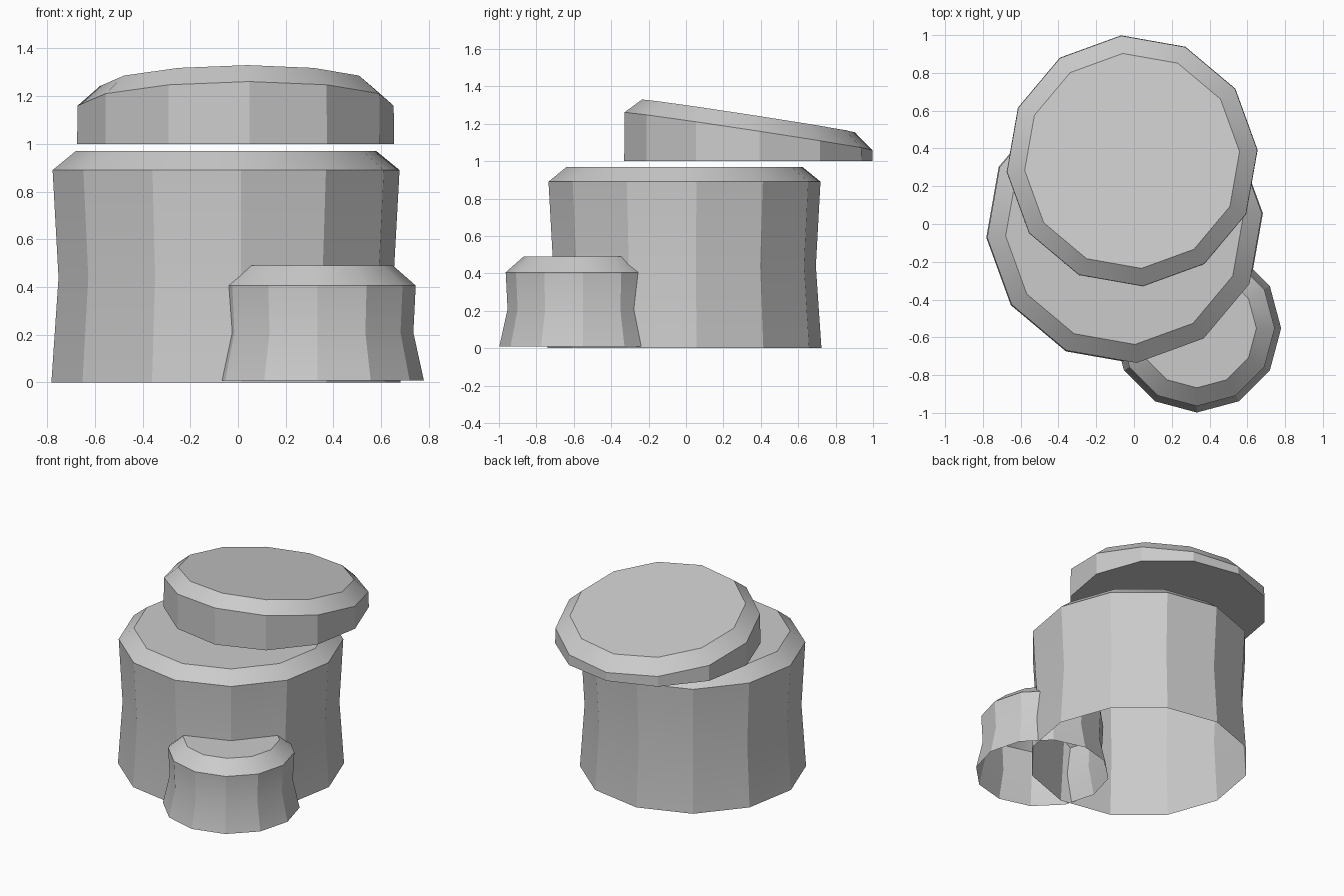
import bpy, bmesh
from math import cos, sin, pi, radians

if "Cube" in bpy.data.objects:
    bpy.data.objects.remove(bpy.data.objects["Cube"])

SIDES = 12


def stump(name, rings, location, turn, cap_bottom=False):
    """Stack of 12-sided rings (radius, height, tilt), capped on top."""
    bm = bmesh.new()
    loops = []
    for radius, z, tilt in rings:
        loop = []
        for i in range(SIDES):
            a = 2 * pi * i / SIDES
            y = radius * sin(a)
            loop.append(bm.verts.new((radius * cos(a), y, z + tilt * y)))
        loops.append(loop)
    for low, high in zip(loops, loops[1:]):
        for i in range(SIDES):
            j = (i + 1) % SIDES
            bm.faces.new((low[i], low[j], high[j], high[i]))
    bm.faces.new(loops[-1])
    if cap_bottom:
        bm.faces.new(loops[0][::-1])
    mesh = bpy.data.meshes.new(name)
    bm.to_mesh(mesh)
    bm.free()
    obj = bpy.data.objects.new(name, mesh)
    bpy.context.collection.objects.link(obj)
    obj.location = location
    obj.rotation_euler.z = radians(turn)
    # Facets stay flat, the waist and bevel blend softly
    bpy.ops.object.select_all(action='DESELECT')
    obj.select_set(True)
    bpy.context.view_layer.objects.active = obj
    bpy.ops.object.shade_smooth_by_angle(angle=radians(29))
    return obj


# Large waisted drum, open underneath
stump("large_drum",
      [(0.735, 0.0, 0), (0.705, 0.44, 0), (0.73, 0.89, 0), (0.632, 0.97, 0)],
      (-0.05, -0.008, 0), 5)

# Small waisted drum pushed into the large one, open underneath
stump("small_drum",
      [(0.446, 0.0, 0), (0.402, 0.2, 0), (0.412, 0.397, 0), (0.315, 0.482, 0)],
      (0.333, -0.552, 0.009), 0)

# Closed slab with a sloping top, hovering just above the large drum
stump("sloped_slab",
      [(0.667, 0.0, 0), (0.665, 0.16, -0.152), (0.571, 0.242, -0.154)],
      (-0.01, 0.334, 1.0), 5, cap_bottom=True)
